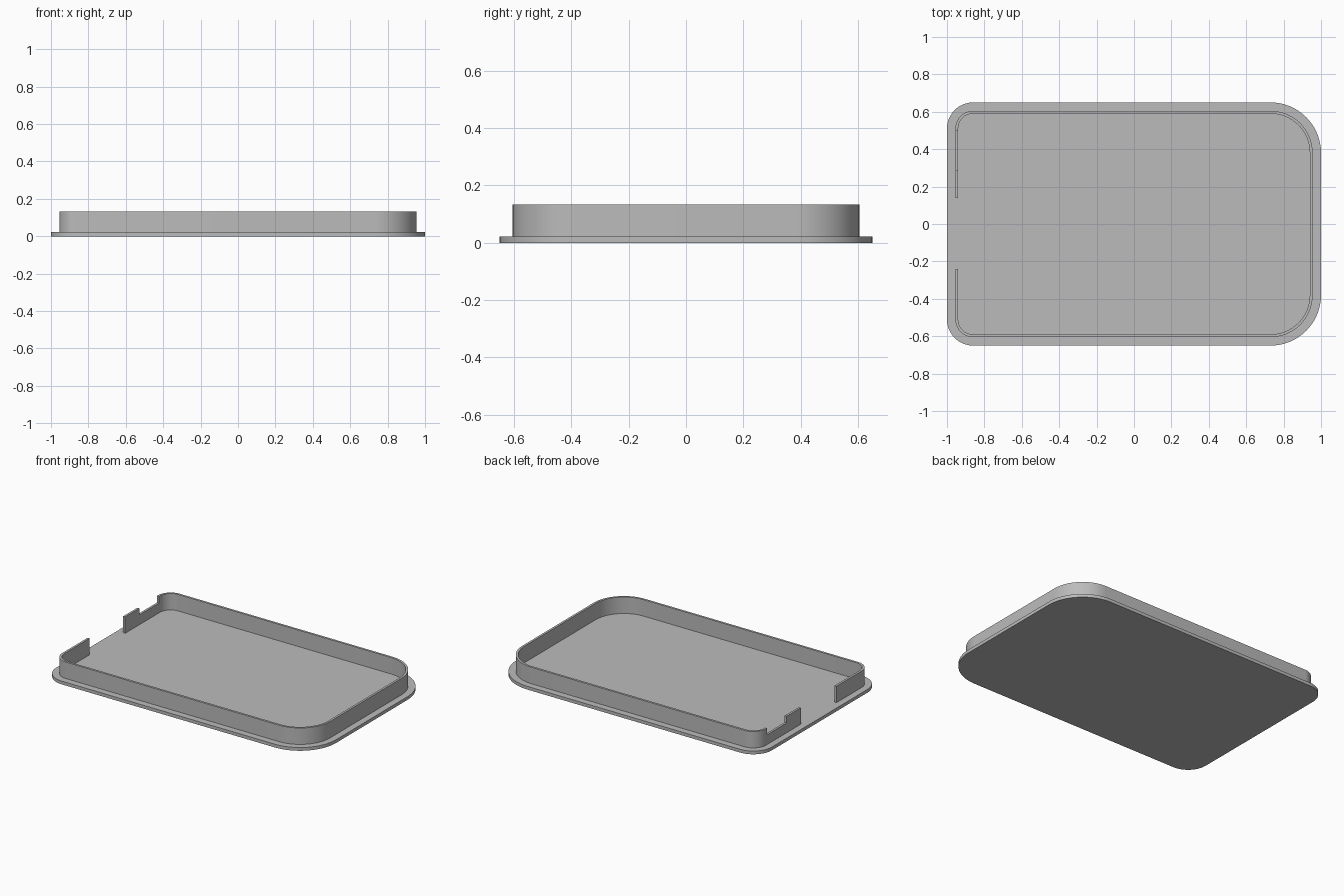
import bpy
import bmesh
from math import sin, cos, pi, radians

if "Cube" in bpy.data.objects:
    bpy.data.objects.remove(bpy.data.objects["Cube"], do_unlink=True)

HALF_X, HALF_Y = 1.0, 0.65
R_LEFT, R_RIGHT = 0.14, 0.27      # corner radii at the -x and +x ends
BASE_TOP, WALL_TOP = 0.022, 0.133
LIP, THICK = 0.045, 0.015

grey = bpy.data.materials.new("plain grey")
grey.use_nodes = True
colour = (0.5, 0.5, 0.5, 1)
grey.diffuse_color = colour
grey.node_tree.nodes["Principled BSDF"].inputs["Base Color"].default_value = colour


def outline(inset, steps=16):
    """Rounded outline, starting and ending on the -x side, counter-clockwise."""
    corners = [(-1, -1, R_LEFT), (1, -1, R_RIGHT), (1, 1, R_RIGHT), (-1, 1, R_LEFT)]
    points = []
    for i, (sx, sy, r) in enumerate(corners):
        cx, cy = sx * (HALF_X - r), sy * (HALF_Y - r)
        for k in range(steps + 1):
            a = pi + (i + k / steps) * pi / 2
            points.append((cx + (r - inset) * cos(a), cy + (r - inset) * sin(a)))
    return points


def extrude(name, points, z0, z1):
    """Solid prism over a closed outline."""
    bm = bmesh.new()
    face = bm.faces.new([bm.verts.new((x, y, z0)) for x, y in points])
    top = bmesh.ops.extrude_face_region(bm, geom=[face])["geom"]
    verts = [v for v in top if isinstance(v, bmesh.types.BMVert)]
    bmesh.ops.translate(bm, verts=verts, vec=(0, 0, z1 - z0))
    bmesh.ops.recalc_face_normals(bm, faces=bm.faces)
    mesh = bpy.data.meshes.new(name)
    bm.to_mesh(mesh)
    bm.free()
    obj = bpy.data.objects.new(name, mesh)
    bpy.context.collection.objects.link(obj)
    mesh.materials.append(grey)
    return obj


def select_only(obj):
    bpy.ops.object.select_all(action="DESELECT")
    obj.select_set(True)
    bpy.context.view_layer.objects.active = obj


# Base plate with rounded corners
base = extrude("base_plate", outline(0), 0, BASE_TOP)

# Thin rim wall, open across the middle of the -x side
def open_path(inset):
    x = inset - HALF_X
    return [(x, -0.24)] + outline(inset) + [(x, 0.14)]

wall = extrude("rim_wall", open_path(LIP) + open_path(LIP + THICK)[::-1], BASE_TOP, WALL_TOP)

# Shallow notch in the top of the wall
x = LIP - HALF_X
notch = extrude("notch_cutter", [(x - 0.03, 0.29), (x + 0.05, 0.29), (x + 0.05, 0.5), (x - 0.03, 0.5)],
                WALL_TOP - 0.045, WALL_TOP + 0.05)
notch.hide_render = True
cut = wall.modifiers.new("notch", "BOOLEAN")
cut.operation = "DIFFERENCE"
cut.solver = "EXACT"
cut.object = notch
select_only(wall)
bpy.ops.object.modifier_apply(modifier=cut.name)
bpy.data.objects.remove(notch, do_unlink=True)

for obj in (base, wall):
    select_only(obj)
    bpy.ops.object.shade_smooth_by_angle(angle=radians(30))
